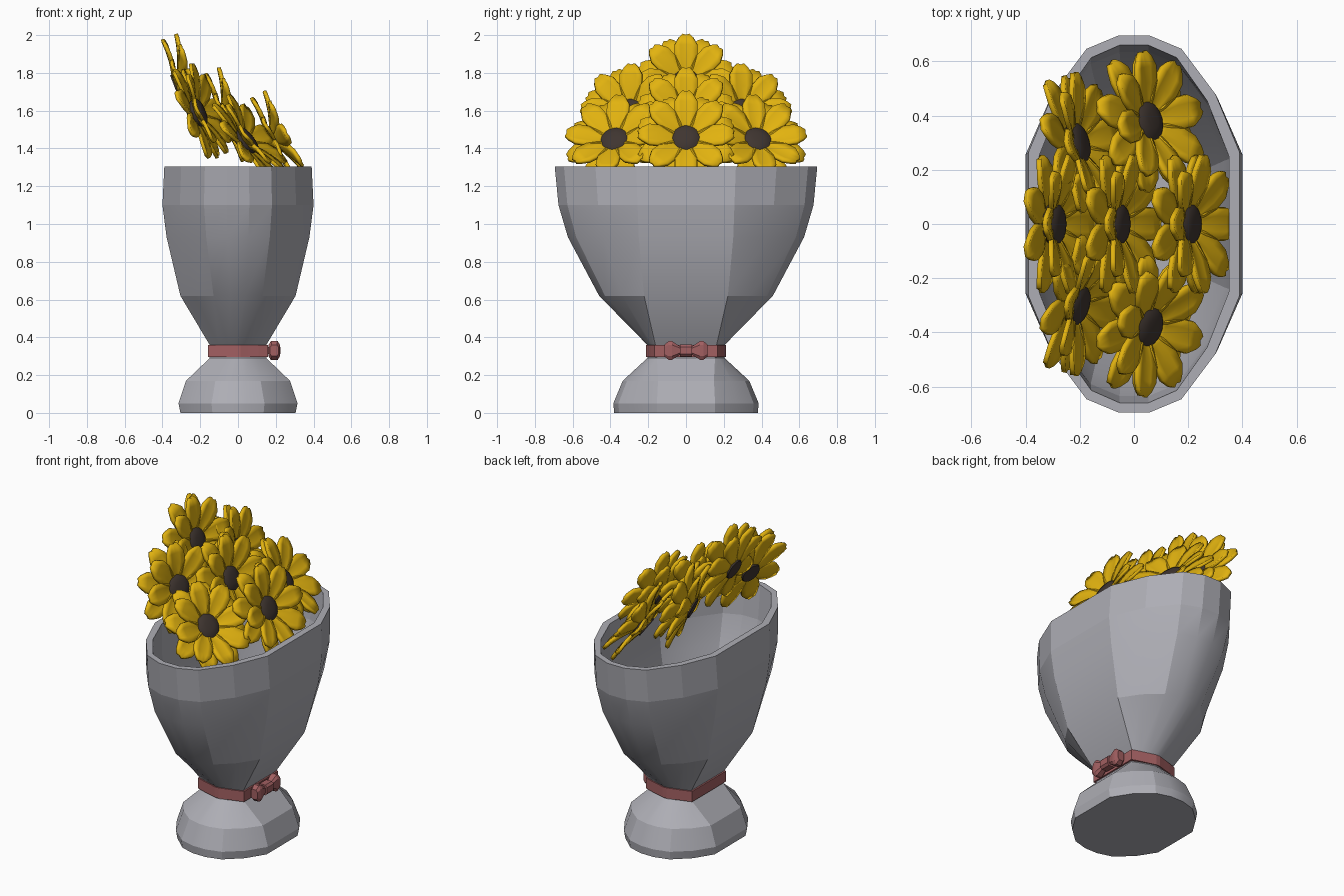
import bpy, bmesh, math
from mathutils import Matrix, Vector

old = bpy.data.objects.get("Cube")
if old:
    bpy.data.objects.remove(old, do_unlink=True)


def material(name, rgb):
    m = bpy.data.materials.new(name)
    m.use_nodes = True
    m.diffuse_color = (*rgb, 1)
    m.node_tree.nodes["Principled BSDF"].inputs["Base Color"].default_value = (*rgb, 1)
    return m


GREY = material("stone grey", (0.42, 0.42, 0.46))
YELLOW = material("petal yellow", (0.76, 0.45, 0.005))
BROWN = material("seed brown", (0.05, 0.036, 0.03))
RED = material("ribbon red", (0.36, 0.115, 0.12))


def finish(bm, name, mat, angle=None):
    bmesh.ops.recalc_face_normals(bm, faces=bm.faces)
    mesh = bpy.data.meshes.new(name)
    bm.to_mesh(mesh)
    bm.free()
    mesh.materials.append(mat)
    ob = bpy.data.objects.new(name, mesh)
    bpy.context.collection.objects.link(ob)
    if angle:
        bpy.ops.object.select_all(action="DESELECT")
        ob.select_set(True)
        bpy.context.view_layer.objects.active = ob
        bpy.ops.object.shade_smooth_by_angle(angle=math.radians(angle))
    return ob


def loft(rings, bm, closed=False):
    """Skin a list of equal-length point rings with quads."""
    rows = [[bm.verts.new(p) for p in ring] for ring in rings]
    n = len(rows[0])
    pairs = list(zip(rows, rows[1:])) + ([(rows[-1], rows[0])] if closed else [])
    for a, b in pairs:
        for i in range(n):
            j = (i + 1) % n
            bm.faces.new((a[i], a[j], b[j], b[i]))
    if not closed:
        bm.faces.new(rows[0])
        bm.faces.new(rows[-1])


# Cross-section corners of one quarter: rounded oval, and boxy for the neck
OVAL = [(1, 0.38), (0.77, 0.69), (0.45, 0.93), (0.15, 1)]
BOXY = [(1, 0.79), (0.68, 0.87), (0.35, 0.94), (0.08, 1)]


def section(z, rx, ry, box):
    q = [((a + (c - a) * box) * rx, (b + (d - b) * box) * ry)
         for (a, b), (c, d) in zip(OVAL, BOXY)]
    q += [(-x, y) for x, y in reversed(q)]
    q += [(-x, -y) for x, y in q]
    return [Vector((x, y, z)) for x, y in q]


# Vase: foot, neck, bowl, rim and hollow inside
bm = bmesh.new()
loft([section(*s) for s in (
    (0, 0.305, 0.38, 0.05), (0.05, 0.315, 0.385, 0.05), (0.17, 0.275, 0.335, 0.15),
    (0.29, 0.15, 0.205, 0.9), (0.36, 0.15, 0.205, 1), (0.62, 0.305, 0.46, 0.25),
    (0.93, 0.378, 0.625, 0.05), (1.10, 0.40, 0.675, 0), (1.305, 0.39, 0.695, 0),
    (1.305, 0.35, 0.66, 0), (1.10, 0.355, 0.635, 0), (0.93, 0.335, 0.585, 0.05),
    (0.62, 0.265, 0.42, 0.25))], bm)
vase = finish(bm, "vase", GREY, 18)
for face in vase.data.polygons:  # crisp facets on the rim band
    if face.center.z > 1.1:
        face.use_smooth = False

# Ribbon around the neck
bm = bmesh.new()
loft([section(z, rx, ry, 1) for z, rx, ry in (
    (0.295, 0.14, 0.195), (0.295, 0.16, 0.212), (0.36, 0.16, 0.212), (0.36, 0.14, 0.195))],
    bm, closed=True)
finish(bm, "ribbon_band", RED)


# Bow: a knot and two flared loops
def bow_part(name, stations, side):
    bm = bmesh.new()
    corners = [(-1, 0.6), (-0.6, 1), (0.6, 1), (1, 0.6),
               (1, -0.6), (0.6, -1), (-0.6, -1), (-1, -0.6)]
    loft([[(0.192 + depth * a, side * y, 0.33 + h * b) for a, b in corners]
          for y, depth, h in stations], bm)
    finish(bm, name, RED)


LOOP = [(0.02, 0.018, 0.014), (0.075, 0.03, 0.05), (0.092, 0.03, 0.05), (0.115, 0.022, 0.03)]
bow_part("bow_knot", [(-0.032, 0.032, 0.032), (0.032, 0.032, 0.032)], 1)
bow_part("bow_loop_left", LOOP, 1)
bow_part("bow_loop_right", LOOP, -1)

# Petal rows: distance from centre, half width, height
PETAL = [(0.04, 0.02, 0), (0.09, 0.043, 0.006), (0.15, 0.06, 0.01),
         (0.21, 0.06, 0.008), (0.257, 0.038, 0.002)]
TIP = [-0.008, 0.011, 0.005, 0.011, -0.008]


def add_petal(bm, turn, lift, drop):
    spin = (Matrix.Rotation(turn, 4, "Z") @ Matrix.Translation((0, 0, -drop))
            @ Matrix.Rotation(-math.radians(lift), 4, "Y"))
    rows = []
    for k, (r, w, h) in enumerate(PETAL):
        row = []
        for c in range(5):
            s = c / 2 - 1
            tip = TIP[c] if k == len(PETAL) - 1 else 0
            row.append(bm.verts.new(spin @ Vector((r + tip, w * s, h + 0.008 * s * s))))
        rows.append(row)
    for a, b in zip(rows, rows[1:]):
        for c in range(4):
            bm.faces.new((a[c], a[c + 1], b[c + 1], b[c]))


def flower(name, place, tilt, yaw):
    pose = (Matrix.Translation(place) @ Matrix.Rotation(math.radians(yaw), 4, "Z")
            @ Matrix.Rotation(math.radians(90 - tilt), 4, "Y"))
    # Two staggered petal layers, the front one cupped further forward
    bm = bmesh.new()
    count = 8
    for layer, (lift, drop) in enumerate(((17, 0.008), (4, 0.026))):
        for i in range(count):
            add_petal(bm, (i + layer / 2) * math.tau / count, lift, drop)
    petals = finish(bm, name + "_petals", YELLOW, 35)
    solid = petals.modifiers.new("thickness", "SOLIDIFY")
    solid.thickness = 0.018
    solid.offset = 0
    petals.matrix_world = pose
    # Domed seed head
    bm = bmesh.new()
    loft([[(r * math.cos(a * math.tau / 14), r * math.sin(a * math.tau / 14), z)
           for a in range(14)]
          for r, z in ((0.06, -0.035), (0.078, 0.01), (0.078, 0.024), (0.062, 0.036), (0.03, 0.042))], bm)
    finish(bm, name + "_seed_head", BROWN, 35).matrix_world = pose


# Bouquet: three rising rows facing +x
flower("front_flower", (0.19, 0, 1.445), 27, 0)
flower("middle_flower", (-0.07, 0, 1.565), 23, 0)
flower("back_flower", (-0.305, 0, 1.742), 21, 0)
for label, side in (("left", 1), ("right", -1)):
    flower("front_flower_" + label, (0.04, side * 0.375, 1.435), 37, side * 15)
    flower("back_flower_" + label, (-0.22, side * 0.295, 1.585), 22, side * 15)
